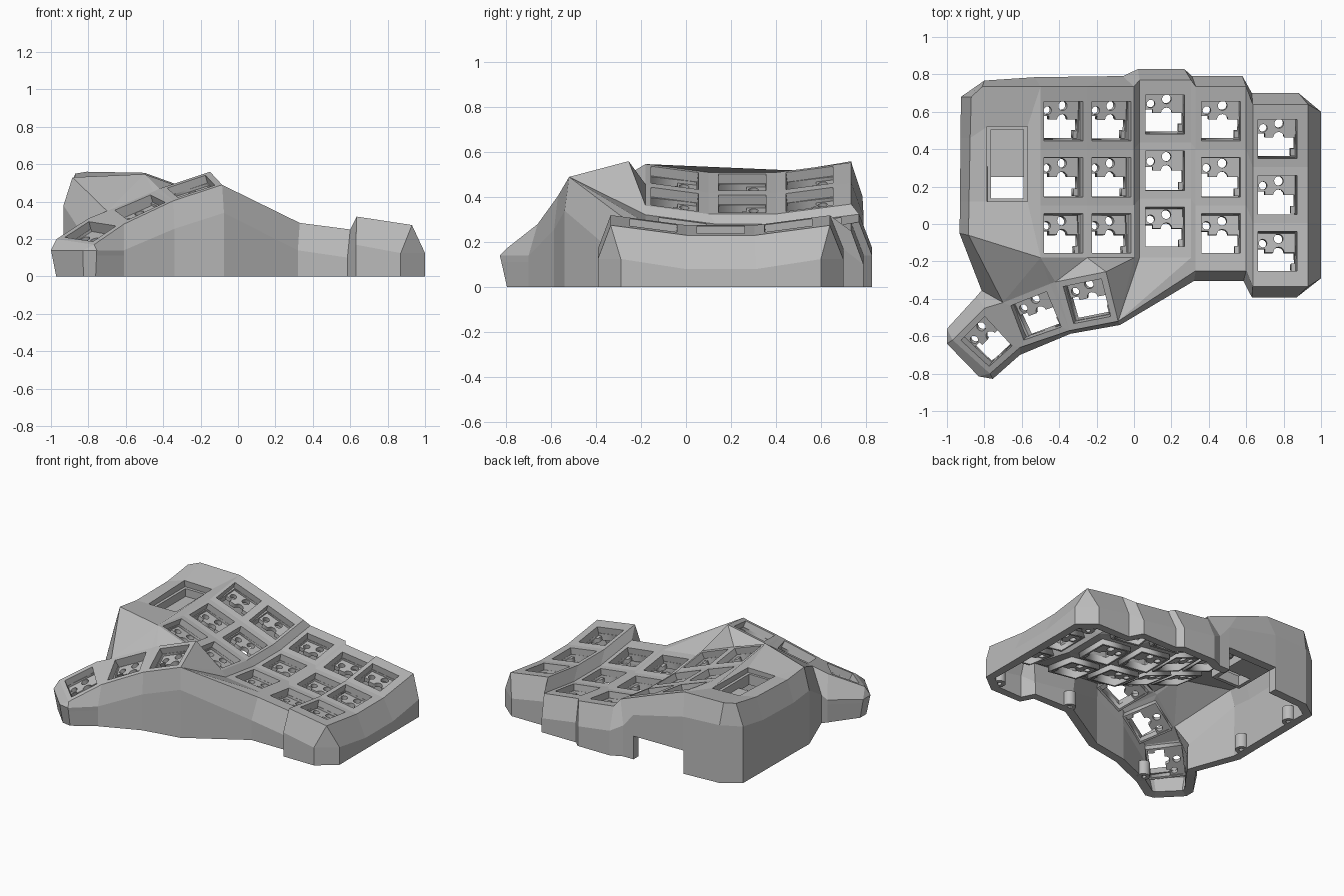
import bpy, bmesh, math
from mathutils import Vector, Matrix

cube = bpy.data.objects.get("Cube")
if cube:
    bpy.data.objects.remove(cube, do_unlink=True)

grey = bpy.data.materials.new("case_grey")
grey.use_nodes = True
colour = (0.5, 0.5, 0.5, 1)
grey.diffuse_color = colour
for node in grey.node_tree.nodes:
    if node.type == 'BSDF_PRINCIPLED':
        node.inputs["Base Color"].default_value = colour


def add_object(name, mesh, matrix=None):
    obj = bpy.data.objects.new(name, mesh)
    bpy.context.collection.objects.link(obj)
    if not mesh.materials:
        mesh.materials.append(grey)
    if matrix:
        obj.matrix_world = matrix
    return obj


def circle(x, y, r, n=16):
    return [(x + r * math.cos(math.tau * k / n), y + r * math.sin(math.tau * k / n)) for k in range(n)]


def square(h):
    return [(-h, -h), (h, -h), (h, h), (-h, h)]


def flat_mesh(name, outlines, thickness):
    """Extruded flat profile; inner outlines become holes."""
    curve = bpy.data.curves.new(name, 'CURVE')
    curve.dimensions, curve.fill_mode, curve.extrude = '2D', 'BOTH', thickness / 2
    for pts in outlines:
        spline = curve.splines.new('POLY')
        spline.points.add(len(pts) - 1)
        for point, (x, y) in zip(spline.points, pts):
            point.co = (x, y, 0, 1)
        spline.use_cyclic_u = True
    helper = bpy.data.objects.new(name + "_helper", curve)
    bpy.context.collection.objects.link(helper)
    bpy.context.view_layer.update()
    graph = bpy.context.evaluated_depsgraph_get()
    mesh = bpy.data.meshes.new_from_object(helper.evaluated_get(graph))
    mesh.name = name
    bpy.data.objects.remove(helper, do_unlink=True)
    mesh.materials.clear()
    return mesh


def box(name, lo, hi):
    bm = bmesh.new()
    bmesh.ops.create_cube(bm, size=1)
    lo, hi = Vector(lo), Vector(hi)
    for v in bm.verts:
        v.co = (lo + hi) / 2 + v.co * (hi - lo)
    mesh = bpy.data.meshes.new(name)
    bm.to_mesh(mesh)
    bm.free()
    return add_object(name, mesh)


# ---- case skin, thickened later ----
skin = bmesh.new()
lookup = {}


def vert(p):
    key = tuple(round(c, 4) for c in p)
    if key not in lookup:
        lookup[key] = skin.verts.new(key)
    return lookup[key]


def face(*points):
    verts = list(dict.fromkeys(vert(p) for p in points))
    if len(verts) > 2:
        skin.faces.new(verts)


# switch holder: notched half plate with two round holes, inside a square frame
notch = [(0.015 + 0.03 * math.cos(a), 0.03 * math.sin(a)) for a in [math.pi * k / 6 for k in range(7)]]
holder = [(-.11, .11), (.11, .11), (.11, -.1), (.08, -.1), (.08, -.06), (.1, -.06), (.1, 0)]
holder += notch + [(-.06, 0), (-.06, .02), (-.11, .02)]
holder_mesh = flat_mesh("switch_holder", [holder, circle(-.07, .05, .022), circle(.015, .075, .025)], .03)
frame_mesh = flat_mesh("switch_frame", [square(.118), square(.104)], .05)


def key_cell(name, fl, fr, br, bl, u0=.12, u1=.88, v0=.12, v1=.88):
    """Plate cell with a square key opening, its switch holder and frame."""
    fl, fr, br, bl = map(Vector, (fl, fr, br, bl))

    def at(u, v):
        return fl.lerp(fr, u).lerp(bl.lerp(br, u), v)
    outer = [fl, fr, br, bl]
    inner = [at(u0, v0), at(u1, v0), at(u1, v1), at(u0, v1)]
    for k in range(4):
        n = (k + 1) % 4
        face(outer[k], outer[n], inner[n], inner[k])
    x = (inner[1] + inner[2] - inner[0] - inner[3]).normalized()
    z = x.cross(inner[2] + inner[3] - inner[0] - inner[1]).normalized()
    turn = Matrix((x, z.cross(x), z)).transposed().to_4x4()
    centre = sum(inner, Vector()) / 4
    add_object(name + "_holder", holder_mesh, Matrix.Translation(centre - z * .075) @ turn)
    add_object(name + "_frame", frame_mesh, Matrix.Translation(centre - z * .07) @ turn)


# finger columns: left x, right x, key x, middle y, left z, right z, front reach
columns = [(-.5, -.25, -.378, .25, .51, .42, -.43),
           (-.25, 0, -.12, .25, .42, .325, -.43),
           (.03, .305, .166, .285, .28, .245, -.465),
           (.33, .6, .465, .25, .24, .205, -.5),
           (.635, .93, .768, .155, .275, .23, -.49)]
edges = []
for c, (x0, x1, xk, ym, z0, z1, front) in enumerate(columns):
    steps = (front, -.15, .15, .485)
    rise = [.045 * max(0, abs(s) - .15) / .34 for s in steps]
    left = [(x0, ym + s, z0 + r) for s, r in zip(steps, rise)]
    right = [(x1, ym + s, z1 + r) for s, r in zip(steps, rise)]
    edges.append((left, right))
    for j in range(3):
        a, b, mid = steps[j], steps[j + 1], (j - 1) * .3
        key_cell(f"finger_key_{c}_{j}", left[j], right[j], right[j + 1], left[j + 1],
                 (xk - .104 - x0) / (x1 - x0), (xk + .104 - x0) / (x1 - x0),
                 (mid - .105 - a) / (b - a), (mid + .105 - a) / (b - a))

# steps between neighbouring columns
for c in range(1, 4):
    a, b = edges[c][1], edges[c + 1][0]
    for j in range(3):
        face(a[j], b[j], b[j + 1], a[j + 1])

# thumb cluster
a_bl, a_br, a_fr, a_fl = (-.42, -.31, .47), (-.15, -.255, .56), (-.085, -.52, .49), (-.345, -.57, .405)
b_bl, b_br, b_fl = (-.7, -.42, .35), (-.45, -.32, .455), (-.61, -.66, .28)
c_br, c_fl, c_bl = (-.8, -.45, .31), (-.77, -.8, .17), (-.97, -.62, .2)
key_cell("thumb_key_inner", a_fl, a_fr, a_br, a_bl)
key_cell("thumb_key_middle", b_fl, a_fl, b_br, b_bl)
key_cell("thumb_key_outer", c_fl, b_fl, c_br, c_bl)
face(a_fl, a_bl, b_br)
face(b_fl, b_bl, c_br)

# display panel with its window, curved like the columns
l_front, l_back, l_corner = (-.885, -.06, .53), (-.81, .735, .56), (-.87, .68, .55)
l_low, l_high = (-.882, .12, .508), (-.876, .46, .515)
win = [(-.785, .12, .508), (-.57, .12, .51), (-.57, .52, .517), (-.785, .52, .522)]
side = edges[0][0]
face(l_front, side[0], win[1], win[0])
face(win[1], *side, win[2])
face(win[2], side[3], l_back, win[3])
face(win[3], l_back, l_corner, l_high)
face(win[3], l_high, l_low, win[0])
face(l_low, l_front, win[0])

# slopes joining the thumb cluster to the finger plate
f0, f1, f2 = edges[0][0][0], edges[1][0][0], edges[1][1][0]
g0, g1, h0 = edges[2][0][0], edges[2][1][0], edges[3][0][0]
for tri in ((f0, f1, a_bl), (a_bl, f1, a_br), (a_br, f1, f2), (a_br, f2, a_fr), (f0, a_bl, b_br),
            (f0, b_br, b_bl), (l_front, f0, b_bl), (f2, g0, a_fr), (g0, g1, a_fr), (g1, h0, a_fr)):
    face(*tri)

# outer wall: rim point with the widest wall position below it
back = [(e[0][3], e[1][3]) for e in edges]
k0, k1, k_low, k_high, _ = edges[4][0][0], *edges[4][1]
wall = [(c_bl, -1, -.56), (c_bl, -1, -.64), (c_fl, -.83, -.815), (c_fl, -.755, -.828), (b_fl, -.61, -.7),
        (a_fl, -.34, -.587), (a_fr, -.075, -.54), (h0, .32, -.305), (edges[3][1][0], .585, -.305),
        (k0, .63, -.392), (k1, .87, -.392), (k1, 1, -.29), (k_low, 1, 0), (k_high, 1, .31),
        (back[4][1], 1, .6), (back[4][1], .88, .7),
        (back[4][0], .63, .7), (back[3][1], .58, .79), (back[3][0], .31, .79), (back[2][1], .27, .828),
        (back[2][0], .02, .828), (back[1][1], -.06, .79), (back[1][0], -.14, .79), (back[0][0], -.53, .785),
        (l_back, -.8, .767), (l_corner, -.925, .68), (l_high, -.928, .46), (l_low, -.93, .12),
        (l_front, -.933, -.05), (b_bl, -.815, -.355), (c_br, -.84, -.385)]
rings = []
for rim, x, y in wall:
    widest = Vector((x, y, max(.14, rim[2] - .15) if x < .5 else rim[2] - .15))
    foot = Vector((x, y, 0))
    if x < -.7 and y < -.4:
        foot = foot.lerp(Vector((-.8, -.6, 0)), .14)
    sill = foot.lerp(widest, min(.165 / widest.z, .8))
    rings.append([rim, widest, sill, foot])
for k, low in enumerate(rings):
    nxt = rings[(k + 1) % len(rings)]
    # the cable opening leaves out the lowest panel of one wall
    cable = low[0] == back[1][0] and nxt[0] == back[0][0]
    for j in range(2 if cable else 3):
        face(low[j], low[j + 1], nxt[j + 1], nxt[j])

bmesh.ops.recalc_face_normals(skin, faces=skin.faces)
if sum(f.normal.z * f.calc_area() for f in skin.faces) < 0:
    bmesh.ops.reverse_faces(skin, faces=skin.faces)
shell = bpy.data.meshes.new("case_shell")
skin.to_mesh(shell)
skin.free()
thick = add_object("case_shell", shell).modifiers.new("thickness", 'SOLIDIFY')
thick.thickness, thick.offset = .06, -1

# display tray under the window
box("tray_floor", (-.79, .25, .4), (-.565, .535, .42))
for name, lo, hi in (("left", (-.79, .11, .4), (-.765, .54, .475)), ("right", (-.59, .11, .4), (-.56, .54, .475)),
                     ("front", (-.765, .11, .4), (-.59, .135, .475)), ("back", (-.765, .505, .4), (-.59, .54, .475))):
    box("tray_wall_" + name, lo, hi)

# screw posts against the wall
post_mesh = flat_mesh("screw_post", [circle(0, 0, .042), circle(0, 0, .016)], .1)
for k, (x, y) in enumerate([(.88, -.3), (.34, -.24), (-.6, -.62), (-.86, .05), (-.86, .52), (.88, .59)]):
    add_object(f"screw_post_{k}", post_mesh, Matrix.Translation((x, y, .05)))
